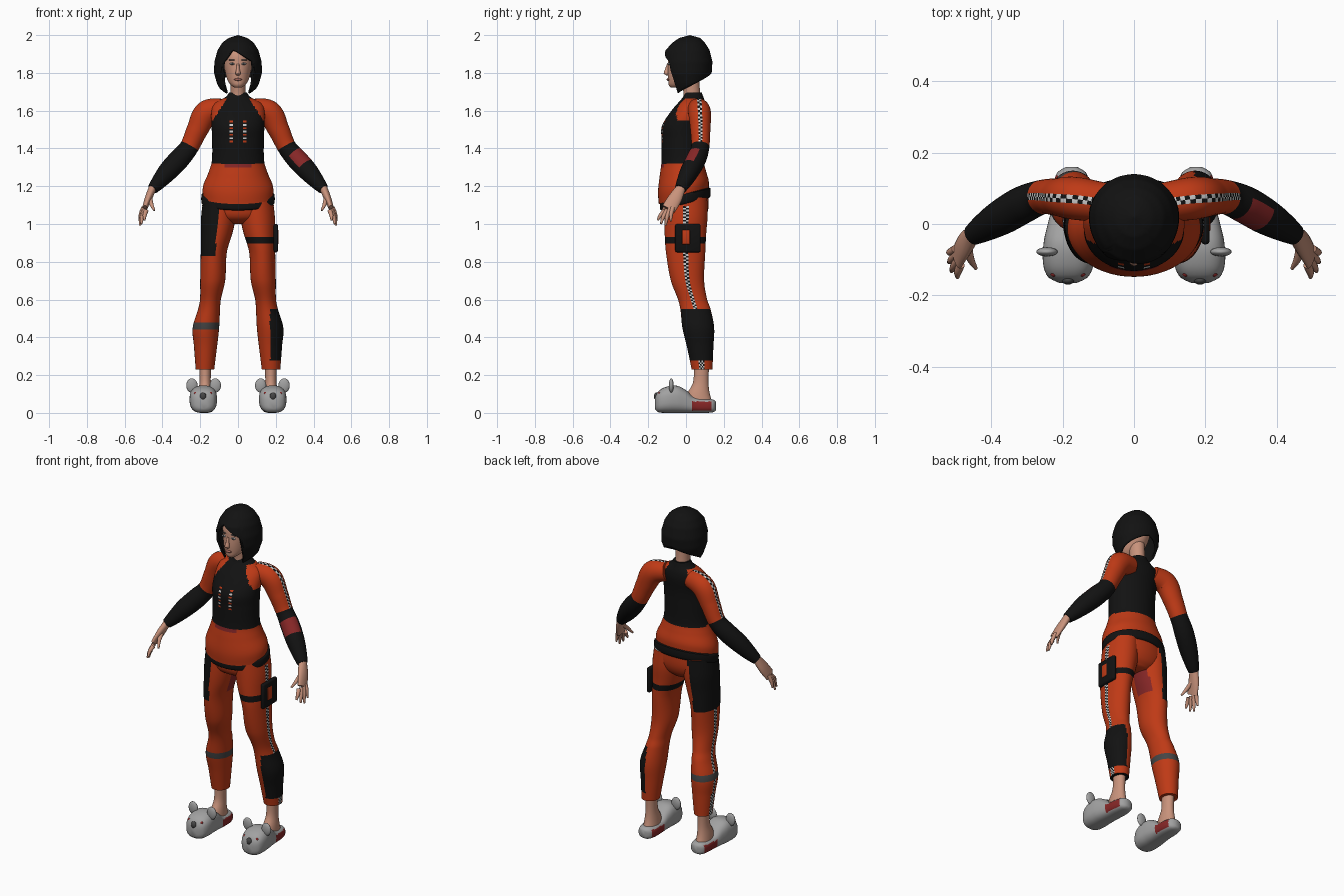
import bpy, bmesh, math
from mathutils import Vector

if "Cube" in bpy.data.objects:
    bpy.data.objects.remove(bpy.data.objects["Cube"])

# Palette (linear values)
COLOURS = [("orange_cloth", (0.52, 0.042, 0.008)), ("black_cloth", (0.006, 0.006, 0.006)),
           ("skin", (0.58, 0.29, 0.20)), ("slipper_grey", (0.36, 0.36, 0.36)),
           ("dark_red", (0.24, 0.02, 0.02)), ("dark_grey", (0.06, 0.06, 0.06)),
           ("pale_grey", (0.6, 0.6, 0.6)), ("lip_rose", (0.36, 0.13, 0.10))]
ORANGE, BLACK, SKIN, GREY, RED, DARK, PALE, LIP = range(8)
MATS = []
for nm, c in COLOURS:
    m = bpy.data.materials.new(nm)
    m.diffuse_color = (*c, 1)
    m.use_nodes = True
    m.node_tree.nodes["Principled BSDF"].inputs["Base Color"].default_value = m.diffuse_color
    MATS.append(m)


def finish(name, bm, normals=True):
    if normals:
        bmesh.ops.recalc_face_normals(bm, faces=bm.faces[:])
    me = bpy.data.meshes.new(name)
    bm.to_mesh(me)
    bm.free()
    for m in MATS:
        me.materials.append(m)
    ob = bpy.data.objects.new(name, me)
    bpy.context.collection.objects.link(ob)
    return ob


def refine(keys, step):
    """Smooth curve through tuples, resampled at about the given step."""
    t = [0.0]
    for a, b in zip(keys, keys[1:]):
        t.append(t[-1] + max(1e-4, (Vector(a[:3]) - Vector(b[:3])).length))
    last = len(keys) - 1

    def slope(i, c):
        lo, hi = max(i - 1, 0), min(i + 1, last)
        return (keys[hi][c] - keys[lo][c]) / (t[hi] - t[lo])
    out = []
    for i in range(last):
        d = t[i + 1] - t[i]
        k = max(2, math.ceil(d / step))
        for q in range(k + (i == last - 1)):
            s = q / k
            h = (2*s**3 - 3*s**2 + 1, s**3 - 2*s**2 + s, 3*s**2 - 2*s**3, s**3 - s**2)
            out.append([h[0]*keys[i][c] + h[1]*d*slope(i, c) + h[2]*keys[i + 1][c]
                        + h[3]*d*slope(i + 1, c) for c in range(5)])
    return out


def loft(name, keys, rule, kind="flat", n=48, step=0.01, power=1.0, shear=None):
    """Skin over rings (x, y, z, radius a, radius b); rule gives a colour per face."""
    rings = refine(keys, step)
    bm, rows, centres = bmesh.new(), [], []
    for i, (x, y, z, a, b) in enumerate(rings):
        c = Vector((x, y, z))
        if kind == "flat":
            u, v = Vector((a, 0, 0)), Vector((0, b, b * shear(z) if shear else 0))
        elif kind == "slipper":
            u, v = Vector((a, 0, 0)), Vector((0, 0, b))
        else:
            t = (Vector(rings[min(i + 1, len(rings) - 1)][:3])
                 - Vector(rings[max(i - 1, 0)][:3])).normalized()
            w = Vector((0, 1, 0))
            w = (w - t * t.dot(w)).normalized()
            u, v = w * a, t.cross(w) * b
        row = []
        for j in range(n):
            co, si = math.cos(2*math.pi*j/n), math.sin(2*math.pi*j/n)
            co, si = (math.copysign(abs(q)**power, q) for q in (co, si))
            row.append(bm.verts.new(c + u * co + v * si))
        rows.append(row)
        centres.append(c)
    for i in range(len(rows) - 1):
        c = (centres[i] + centres[i + 1]) / 2
        for j in range(n):
            k = (j + 1) % n
            f = bm.faces.new((rows[i][j], rows[i][k], rows[i + 1][k], rows[i + 1][j]))
            p = f.calc_center_median()
            f.material_index = rule(p, c, i, j) if callable(rule) else rule
    for row in (rows[0], rows[-1]):
        f = bm.faces.new(row)
        f.material_index = f.link_faces[0].material_index if hasattr(f, "link_faces") else \
            next(g for g in row[0].link_faces if g is not f).material_index
    return finish(name, bm)


def ball(name, loc, size, mat):
    bm = bmesh.new()
    bmesh.ops.create_uvsphere(bm, u_segments=20, v_segments=12, radius=1)
    for v in bm.verts:
        v.co = Vector((v.co.x*size[0] + loc[0], v.co.y*size[1] + loc[1], v.co.z*size[2] + loc[2]))
    for f in bm.faces:
        f.material_index = mat
    return finish(name, bm)


def box(name, loc, size, mat, bevel):
    bm = bmesh.new()
    bmesh.ops.create_cube(bm, size=1)
    for v in bm.verts:
        v.co = Vector([v.co[q]*size[q] + loc[q] for q in range(3)])
    bmesh.ops.bevel(bm, geom=bm.edges[:], offset=bevel, segments=2, affect='EDGES', profile=0.5)
    for f in bm.faces:
        f.material_index = mat
    return finish(name, bm)


# Jacket body with black raglan panel, cords and pocket edge
def jacket_rule(p, c, i, j):
    front = p.y < c.y - 0.03
    if front and abs(p.x) < 0.07 and 1.295 < p.z < 1.318:
        return RED
    if p.z < 1.318:
        return ORANGE
    if front and abs(abs(p.x) - 0.037) < 0.006 and 1.43 < p.z < 1.56 and i % 2:
        return ORANGE if i % 4 == 1 else PALE
    if 1.55 < p.z < 1.665 and abs(p.x) > 0.055 + (1.67 - p.z) * 0.65:
        return ORANGE
    return BLACK


loft("jacket", [(0, -.012, 1.14, .186, .132), (0, -.014, 1.20, .185, .134), (0, -.017, 1.27, .157, .122),
                (0, -.018, 1.33, .139, .112), (0, -.018, 1.45, .137, .112), (0, -.015, 1.52, .14, .112),
                (0, .015, 1.60, .14, .092), (0, .03, 1.64, .122, .073), (0, .038, 1.672, .066, .054),
                (0, .038, 1.695, .048, .046)], jacket_rule, n=96,
     shear=lambda z: .26 * min(1, max(0, (1.34 - z) / .17)))
loft("waistband", [(0, -.004, 1.105, .186, .126), (0, -.004, 1.112, .193, .133),
                   (0, -.004, 1.155, .193, .133), (0, -.004, 1.16, .184, .125)], BLACK, n=64,
     shear=lambda z: .26)


# Trousers
def thigh_panel(p):
    return p.z > 0.83 and p.x < -0.09 - (1.12 - p.z) * 0.12


loft("trouser_seat", [(0, 0, 1.16, .18, .12), (0, 0, 1.08, .188, .118), (0, 0, 1.03, .155, .1),
                      (0, .01, 1.0, .07, .06)], lambda p, c, i, j: BLACK if thigh_panel(p) else ORANGE, n=64)


def leg_rule(side):
    def rule(p, c, i, j):
        outer = (p.x - c.x) * side > 0
        if side < 0:
            if thigh_panel(p):
                return BLACK
            if 0.44 < p.z < 0.48:
                return DARK
            if not outer and 0.88 < p.z < 1.02 and abs(p.y - .02) < 0.05:
                return RED
        elif (0.28 < p.z < 0.55 and p.x > 0.17) or 0.895 < p.z < 0.93:
            return BLACK
        if outer and abs(p.y - c.y) < 0.014:
            return PALE if (i + j) % 2 else BLACK
        return ORANGE
    return rule


LEG = [(.095, 0, 1.14, .088, .112), (.103, 0, 1.04, .092, .114), (.113, -.003, .95, .083, .11),
       (.128, -.002, .85, .069, .104), (.134, .008, .70, .066, .088), (.146, .035, .60, .055, .077),
       (.153, .05, .55, .058, .08), (.17, .065, .45, .07, .084), (.172, .075, .35, .061, .07),
       (.175, .085, .23, .049, .055)]
FOOT = [(.175, .07, .04, .042, .075), (.175, .066, .10, .037, .06), (.174, .078, .16, .03, .041),
        (.174, .082, .25, .031, .04)]
SLIPPER = [(.185, -.165, .05, .025, .028), (.185, -.15, .058, .055, .053), (.184, -.11, .068, .071, .068),
           (.183, -.05, .072, .07, .072), (.18, 0, .06, .062, .06), (.177, .04, .043, .055, .043),
           (.175, .1, .038, .052, .038), (.175, .145, .037, .04, .033), (.175, .16, .037, .016, .022)]


def slipper_rule(p, c, i, j):
    return RED if .03 < p.y < .14 and .012 < p.z < .06 and abs(p.x - c.x) > .03 else GREY


# Sleeves
def sleeve_rule(side):
    def rule(p, c, i, j):
        if c.z < 1.41:
            patch = side > 0 and 1.30 < c.z < 1.362 and p.y < c.y + .012 and p.z > c.z
            return RED if patch else BLACK
        if p.z > c.z and abs(p.y - c.y) < 0.012:
            return PALE if (i + j) % 2 else BLACK
        return ORANGE
    return rule


ARM = [(.08, .06, 1.612, .055, .055), (.165, .072, 1.588, .06, .066), (.215, .076, 1.50, .053, .057),
       (.26, .075, 1.405, .048, .05), (.31, .055, 1.345, .052, .055), (.37, .02, 1.28, .05, .052),
       (.42, -.01, 1.222, .04, .04), (.452, -.03, 1.185, .03, .029)]
PALM = [(.45, -.025, 1.195, .025, .021), (.475, -.058, 1.135, .037, .019), (.495, -.092, 1.08, .038, .013)]
FINGERS = {"index_finger": ((.486, -.114, 1.07), (.495, -.15, 1.02)),
           "middle_finger": ((.492, -.1, 1.075), (.512, -.133, 1.0)),
           "ring_finger": ((.497, -.085, 1.08), (.519, -.108, .992)),
           "little_finger": ((.5, -.07, 1.088), (.522, -.08, 1.015)),
           "thumb": ((.465, -.065, 1.135), (.443, -.125, 1.072))}


def mirror(keys, s):
    return [(k[0] * s, *k[1:]) for k in keys]


for s, tag in ((1, "left"), (-1, "right")):
    loft(tag + "_trouser_leg", mirror(LEG, s), leg_rule(s))
    loft(tag + "_foot", mirror(FOOT, s), SKIN, n=24, step=.02)
    loft(tag + "_slipper", mirror(SLIPPER, s), slipper_rule, "slipper", n=40, power=.75)
    ball(tag + "_slipper_nose", (.185*s, -.158, .088), (.017, .012, .02), DARK)
    for e in (-1, 1):
        ball(tag + "_slipper_ear", (.182*s + .062*e, -.078, .145), (.03, .013, .038), GREY)
        ball(tag + "_slipper_eye", (.185*s + .04*e, -.14, .103), (.009, .008, .009), RED)
    loft(tag + "_sleeve", mirror(ARM, s), sleeve_rule(s), "path", n=32)
    loft(tag + "_palm", mirror(PALM, s), SKIN, "path", n=20, step=.015)
    for name, (a, b) in FINGERS.items():
        mid = tuple((p + q) / 2 + o for p, q, o in zip(a, b, (.004, -.004, 0)))
        loft(tag + "_" + name, mirror([(*a, .012, .012), (*mid, .0105, .0105), (*b, .005, .005)], s),
             SKIN, "path", n=12, step=.015)
    # Face details
    ball(tag + "_eye_white", (.03*s, -.088, 1.848), (.014, .008, .006), PALE)
    ball(tag + "_iris", (.03*s, -.0935, 1.848), (.006, .004, .006), DARK)
    ball(tag + "_eyebrow", (.032*s, -.0895, 1.868), (.017, .006, .003), DARK)

# Thigh holster
box("thigh_holster", (.2, .01, .925), (.024, .135, .15), BLACK, .01)
box("holster_plate", (.211, 0, .93), (.006, .04, .075), ORANGE, .002)

# Neck and head
loft("neck", [(0, .035, 1.64, .044, .046), (0, .03, 1.70, .039, .044), (0, .02, 1.79, .042, .05)], SKIN, n=32)
loft("head", [(0, -.062, 1.722, .018, .018), (0, -.047, 1.735, .037, .044), (0, -.028, 1.76, .055, .066),
              (0, -.01, 1.80, .067, .087), (0, .002, 1.85, .077, .097), (0, .007, 1.90, .079, .097),
              (0, .012, 1.95, .06, .07)], SKIN)
loft("nose", [(0, -.094, 1.85, .006, .006), (0, -.1, 1.82, .009, .011), (0, -.103, 1.797, .014, .015),
              (0, -.097, 1.787, .008, .007)], SKIN, n=16)
ball("lips", (0, -.094, 1.765), (.021, .009, .007), LIP)

# Bobbed hair with a parted fringe
PROFILE = [(2.0, 0, .02, .02), (1.985, .05, -.035, .075), (1.96, .083, -.072, .1), (1.92, .108, -.108, .125),
           (1.86, .125, -.122, .14), (1.80, .127, -.115, .136), (1.74, .11, -.09, .11), (1.67, .072, -.068, .07)]


def hem(a):
    if -40 < a < 40:
        return 1.925 - (.0028 * (-14 - a) if a < -14 else .0012 * (a + 14))
    if abs(a) < 47:
        return 1.86 - (abs(a) - 40) / 7 * .17
    return 1.69 + (abs(a) - 47) / 133 * .115


def hair_point(a, z):
    for lo, hi in zip(PROFILE, PROFILE[1:]):
        if z >= hi[0]:
            break
    w = (lo[0] - z) / (lo[0] - hi[0])
    rx, yf, yb = (lo[k] + (hi[k] - lo[k]) * w for k in (1, 2, 3))
    sa, ca = math.sin(math.radians(a)), math.cos(math.radians(a))
    return Vector((rx * sa, .02 + (ca * (yf - .02) if ca > 0 else -ca * (yb - .02)), z))


bm = bmesh.new()
N, K = 120, 30
top = bm.verts.new((0, .02, 2.0))
cols = []
for j in range(N):
    a = -180 + 360 * j / N
    cols.append([bm.verts.new(hair_point(a, 2 - (2 - hem(a)) * (k / K) ** 1.5)) for k in range(1, K + 1)])
for j in range(N):
    l, r = cols[j], cols[(j + 1) % N]
    bm.faces.new((top, l[0], r[0]))
    for k in range(K - 1):
        bm.faces.new((l[k], l[k + 1], r[k + 1], r[k]))
for f in bm.faces:
    f.material_index = BLACK
hair = finish("hair", bm, normals=False)
sol = hair.modifiers.new("thickness", 'SOLIDIFY')
sol.thickness, sol.offset = .012, -1

# Smooth shading with sharp edges kept
for ob in bpy.context.scene.objects:
    ob.select_set(True)
bpy.context.view_layer.objects.active = hair
bpy.ops.object.shade_smooth_by_angle(angle=math.radians(50))
